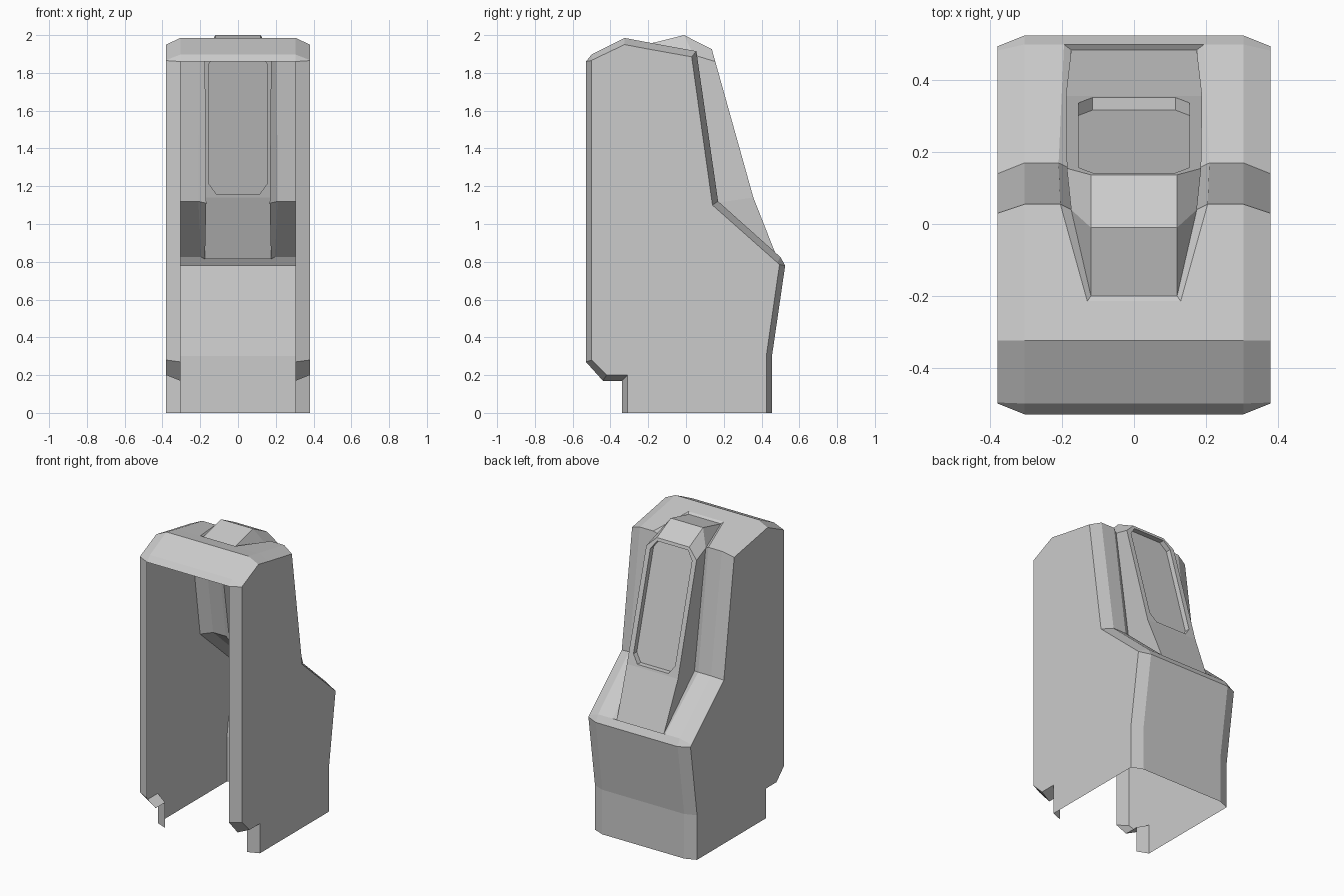
import bpy, bmesh

if "Cube" in bpy.data.objects:
    bpy.data.objects.remove(bpy.data.objects["Cube"])

XO, XI = 0.38, 0.305   # side wall, and inner edge of its bevel

# side profile (y, z) at the inner bevel edge, paired with the side wall outline
OUTER = [(.455, 0), (.455, .3), (.525, .78), (.5, .825), (.17, 1.12), (.055, 1.915),
         (-.215, 1.964), (-.325, 1.985), (-.5, 1.897), (-.53, 1.86), (-.53, .27),
         (-.44, .17), (-.34, .17), (-.34, 0)]
WALL = [(.425, 0), (.425, .3), (.495, .785), (.483, .796), (.14, 1.10), (.03, 1.885),
        (-.215, 1.929), (-.325, 1.95), (-.497, 1.868), (-.5, 1.865), (-.5, .28),
        (-.42, .2), (-.31, .2), (-.31, 0)]
# half widths of the rear slot at profile points 3..6, and its folded-in lip (x, y, z)
SLOT = {3: .195, 4: .21, 5: .205, 6: .13}
LIP = {3: (.175, .485, .815), 4: (.168, .15, 1.11), 5: (.175, .04, 1.895), 6: (.12, -.2, 1.953)}


def build(name, faces):
    """Make a flat-shaded object from a list of faces given as point lists."""
    bm = bmesh.new()
    for pts in faces:
        bm.faces.new([bm.verts.new(p) for p in pts])
    bmesh.ops.remove_doubles(bm, verts=bm.verts, dist=0.0005)
    bmesh.ops.recalc_face_normals(bm, faces=bm.faces)
    me = bpy.data.meshes.new(name)
    bm.to_mesh(me)
    bm.free()
    ob = bpy.data.objects.new(name, me)
    bpy.context.collection.objects.link(ob)
    return ob


def flip(p):
    return (-p[0], p[1], p[2])


def both(pts):
    """A face and its mirror image."""
    return [pts, [flip(p) for p in reversed(pts)]]


def across(a, b):
    """A strip spanning the centre line between two mirrored edges."""
    return [a, flip(a), flip(b), b]


# housing shell: side walls, bevels, top and back; front and underside are open
outer = [(XI, y, z) for y, z in OUTER]
wall = [(XO, y, z) for y, z in WALL]
slot = {i: (w, *OUTER[i]) for i, w in SLOT.items()}
faces = both(wall)
for i in range(len(outer) - 1):
    faces += both([wall[i], wall[i + 1], outer[i + 1], outer[i]])
for i in range(9):
    if 3 <= i <= 5:
        faces += both([outer[i], outer[i + 1], slot[i + 1], slot[i]])
        faces += both([slot[i], slot[i + 1], LIP[i + 1], LIP[i]])
    else:
        # edge strips share the slot corners where the slot begins and ends
        a, b = outer[i], outer[i + 1]
        ring = [a] + ([slot[i], flip(slot[i])] if i in slot else [])
        ring += [flip(a), flip(b)]
        ring += [flip(slot[i + 1]), slot[i + 1]] if i + 1 in slot else []
        faces.append(ring + [b])
faces += [across(slot[i], LIP[i]) for i in (3, 6)]
build("housing_shell", faces)


# raised rear panel with a sunken window
def on_back(x, z, depth=0):
    return (x, .155 + (1.86 - z) * .28 - depth, z)


A, L1, L2, F = LIP[6], LIP[5], LIP[4], LIP[3]
B = (.12, -.01, 2.0)
C, D, E = on_back(.12, 1.925), on_back(.187, 1.86), on_back(.19, 1.14)
window = [(.115, 1.905), (.155, 1.85), (.155, 1.21), (.115, 1.155)]
rim = [on_back(*p) for p in window]
floor = [on_back(*p, .035) for p in window]

faces = [across(A, B), across(B, C), across(C, rim[0]), across(rim[3], E), across(E, F)]
for pts in ([A, B, L1], [B, C, D, L1], [L1, D, E, L2], [L2, E, F],
            [C, D, rim[1], rim[0]], [D, E, rim[2], rim[1]], [E, rim[3], rim[2]]):
    faces += both(pts)
for i in range(3):
    faces += both([rim[i], rim[i + 1], floor[i + 1], floor[i]])
faces += [across(rim[i], floor[i]) for i in (0, 3)]
faces.append(floor + [flip(p) for p in reversed(floor)])
build("rear_panel", faces)
